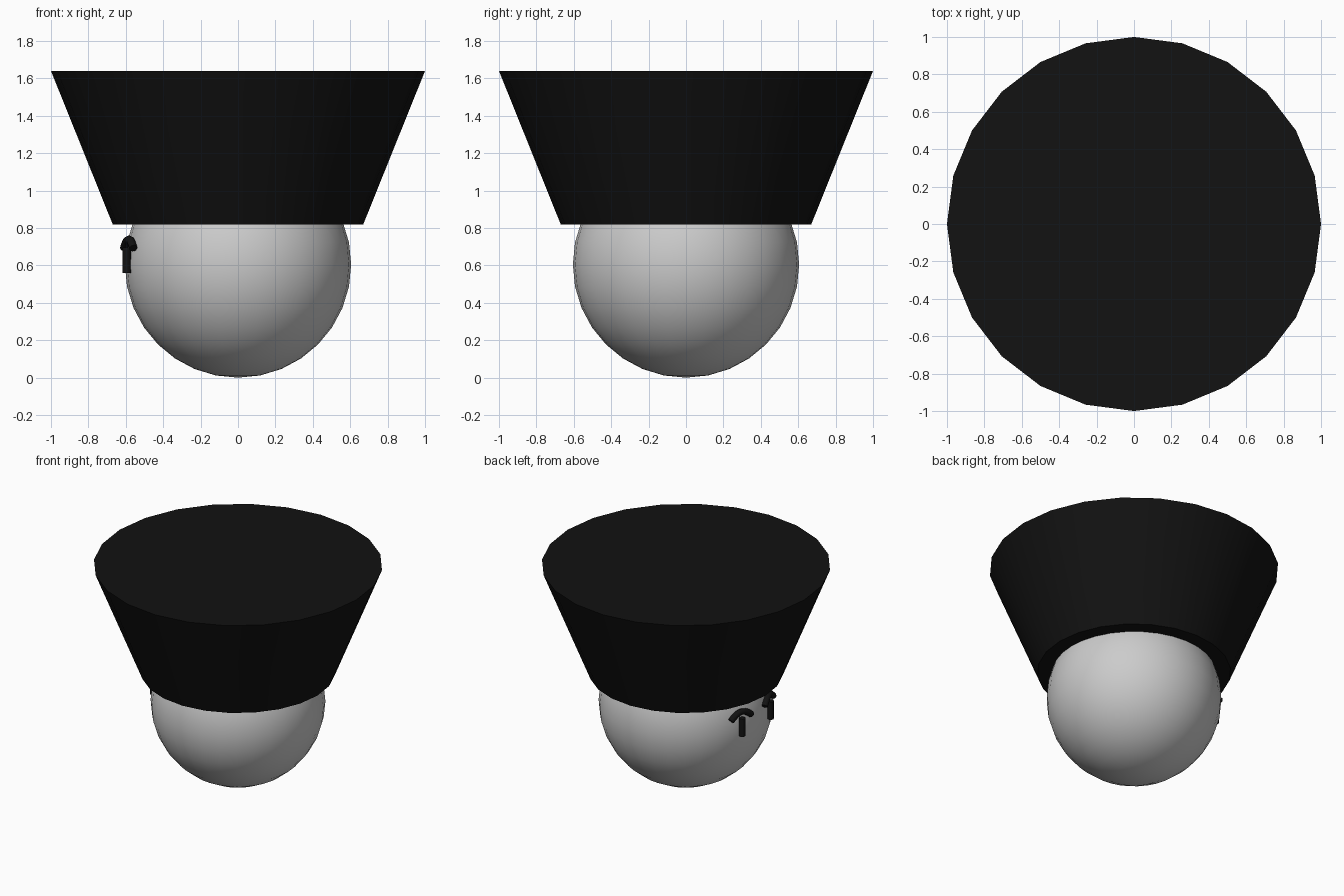
import bpy
from math import sin, cos, sqrt, radians

if "Cube" in bpy.data.objects:
    bpy.data.objects.remove(bpy.data.objects["Cube"])

black = bpy.data.materials.new("black")
black.diffuse_color = (0.006, 0.006, 0.006, 1)
black.use_nodes = True
black.node_tree.nodes["Principled BSDF"].inputs["Base Color"].default_value = black.diffuse_color

R = 0.605           # body radius, also its centre height
TUBE = 0.023        # thickness of the face strokes


def smooth(obj):
    bpy.context.view_layer.objects.active = obj
    obj.select_set(True)
    bpy.ops.object.shade_smooth_by_angle(angle=radians(35))
    obj.select_set(False)


def on_body(azimuth, z, lift):
    """Point near the body surface; azimuth is measured from -x."""
    r = sqrt(R * R - (z - R) ** 2) + lift
    return (-r * cos(azimuth), r * sin(azimuth), z)


def stroke(name, points):
    """Capped round tube through the points."""
    curve = bpy.data.curves.new(name, 'CURVE')
    curve.dimensions = '3D'
    curve.bevel_depth = TUBE
    curve.bevel_resolution = 2
    curve.use_fill_caps = True
    spline = curve.splines.new('POLY')
    spline.points.add(len(points) - 1)
    for p, co in zip(spline.points, points):
        p.co = (*co, 1)
    spline.use_smooth = True
    curve.materials.append(black)
    obj = bpy.data.objects.new(name, curve)
    bpy.context.collection.objects.link(obj)


# Round body
bpy.ops.mesh.primitive_uv_sphere_add(segments=32, ring_count=16, radius=R, location=(0, 0, R))
body = bpy.context.object
body.name = "body"
smooth(body)

# Flared hat, closed at both ends
bpy.ops.mesh.primitive_cone_add(vertices=24, radius1=0.67, radius2=1.0, depth=0.82,
                                location=(0, 0, 1.23))
hat = bpy.context.object
hat.name = "hat"
hat.data.materials.append(black)
smooth(hat)

# Eyes: an upright bar under an arched brow, on the -x side
for side, label in ((1, "left"), (-1, "right")):
    az = side * radians(16)
    x, y, _ = on_body(az, 0.62, 0.014)
    stroke(f"{label}_eye_bar", [(x, y, 0.56), (x, y, 0.695)])
    brow = []
    for i in range(13):
        t = i / 6 - 1
        brow.append(on_body(az + t * radians(8.5), 0.737 - 0.045 * t * t, 0.016))
    stroke(f"{label}_brow", brow)
